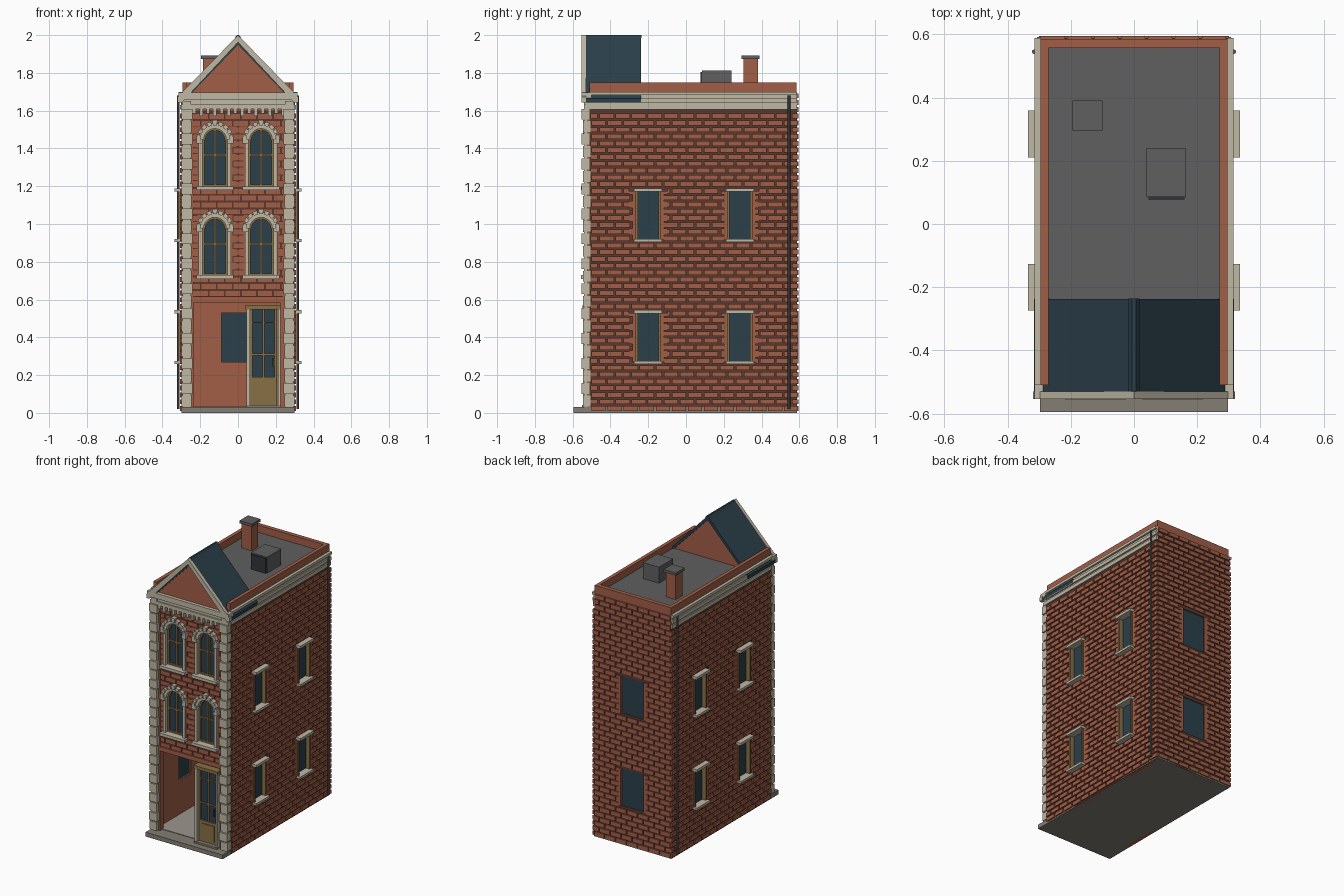
import bpy, bmesh, math

if "Cube" in bpy.data.objects:
    bpy.data.objects.remove(bpy.data.objects["Cube"])


def colour(name, r, g, b):
    m = bpy.data.materials.new(name)
    m.diffuse_color = (r, g, b, 1)
    m.use_nodes = True
    m.node_tree.nodes["Principled BSDF"].inputs["Base Color"].default_value = m.diffuse_color
    return m


BRICK = colour("brick red", 0.36, 0.113, 0.064)
MORTAR = colour("dark mortar", 0.10, 0.04, 0.028)
STONE = colour("pale stone", 0.52, 0.48, 0.375)
GLASS = colour("blue slate", 0.024, 0.050, 0.068)
ROOF = colour("roof grey", 0.115, 0.115, 0.115)
PAVING = colour("paving grey", 0.23, 0.21, 0.175)
FLOOR = colour("floor grey", 0.33, 0.31, 0.27)
WOOD = colour("tan wood", 0.25, 0.16, 0.06)
IRON = colour("dark iron", 0.03, 0.035, 0.042)


def finish(name, mat, bm):
    bmesh.ops.recalc_face_normals(bm, faces=bm.faces)
    me = bpy.data.meshes.new(name)
    bm.to_mesh(me)
    bm.free()
    me.materials.append(mat)
    ob = bpy.data.objects.new(name, me)
    bpy.context.collection.objects.link(ob)
    return ob


def boxes(name, mat, items):
    """One object made of boxes (x0, x1, y0, y1, z0, z1)."""
    bm = bmesh.new()
    for x0, x1, y0, y1, z0, z1 in items:
        v = [bm.verts.new((x, y, z)) for x in sorted((x0, x1))
             for y in sorted((y0, y1)) for z in (z0, z1)]
        for f in ((0, 1, 3, 2), (4, 6, 7, 5), (0, 4, 5, 1),
                  (2, 3, 7, 6), (0, 2, 6, 4), (1, 5, 7, 3)):
            bm.faces.new([v[i] for i in f])
    return finish(name, mat, bm)


def prisms(name, mat, outlines, y0, y1):
    """Extrude outlines in the xz plane from y0 to y1."""
    bm = bmesh.new()
    for pts in outlines:
        a = [bm.verts.new((x, y0, z)) for x, z in pts]
        b = [bm.verts.new((x, y1, z)) for x, z in pts]
        bm.faces.new(a)
        bm.faces.new(b[::-1])
        for i in range(len(pts)):
            j = (i + 1) % len(pts)
            bm.faces.new((a[i], b[i], b[j], a[j]))
    return finish(name, mat, bm)


# Each wall maps (along, height, outward depth) to world boxes
def side_map(s):
    return lambda u0, u1, z0, z1, d0, d1: (s * (0.295 + d0), s * (0.295 + d1), u0, u1, z0, z1)


def back_map(u0, u1, z0, z1, d0, d1):
    return (u0, u1, 0.585 + d0, 0.585 + d1, z0, z1)


def front_map(u0, u1, z0, z1, d0, d1):
    return (u0, u1, -0.51 - d0, -0.51 - d1, z0, z1)


def panel(fmap, area, holes, d0, d1):
    """Wall sheet with rectangular openings."""
    us = sorted({area[0], area[1], *[h[i] for h in holes for i in (0, 1)]})
    zs = sorted({area[2], area[3], *[h[i] for h in holes for i in (2, 3)]})
    out = []
    for a, b in zip(us, us[1:]):
        for c, d in zip(zs, zs[1:]):
            u, z = (a + b) / 2, (c + d) / 2
            if not any(h[0] < u < h[1] and h[2] < z < h[3] for h in holes):
                out.append(fmap(a, b, c, d, d0, d1))
    return out


def courses(fmap, area, holes, tooth=0.03, depth=0.010):
    """Raised staggered bricks, with toothed blocks beside the openings."""
    pitch, length, gap, out = 0.036, 0.085, 0.010, []
    for row in range(int((area[3] - area[2]) / pitch)):
        z = area[2] + row * pitch
        spans = [(area[0], area[1])]
        for h in holes:
            if z + pitch <= h[2] + 0.004 or z >= h[3] - 0.004:
                continue
            t = tooth * (0.6 if row % 2 else 1.2)
            lo, hi = max(z, h[2]), min(z + pitch, h[3])
            out.append(fmap(h[0] - t, h[0], lo, hi, 0, depth))
            out.append(fmap(h[1], h[1] + t, lo, hi, 0, depth))
            spans = [p for a, b in spans for p in ((a, min(b, h[0] - t)), (max(a, h[1] + t), b))
                     if p[1] > p[0]]
        for a, b in spans:
            k = math.floor((a - area[0]) / length) - 1
            while area[0] + k * length < b:
                u = area[0] + (k + 0.5 * (row % 2)) * length
                lo, hi = max(a, u + gap / 2), min(b, u + length - gap / 2)
                if hi - lo > 0.006:
                    out.append(fmap(lo, hi, z + 0.005, z + pitch - 0.005, 0, depth))
                k += 1
    return out


STOREYS = ((0.27, 0.53), (0.915, 1.175))

# Base slab, inner floor, flat roof and back wall
boxes("base_slab", PAVING, [(-0.298, 0.298, -0.595, 0.588, 0, 0.03)])
boxes("inner_floor", FLOOR, [(-0.27, 0.27, -0.50, 0.556, 0.028, 0.034)])
boxes("flat_roof", ROOF, [(-0.272, 0.272, -0.50, 0.558, 1.67, 1.70)])
holes = [(-0.088, 0.088, a, b) for a, b in STOREYS]
boxes("back_wall", BRICK, panel(back_map, (-0.295, 0.295, 0.0, 1.75), holes, -0.029, 0))
boxes("back_mortar", MORTAR, panel(back_map, (-0.295, 0.295, 0.0, 1.69), holes, 0, 0.003))
boxes("back_bricks", BRICK, courses(back_map, (-0.30, 0.30, 0.005, 1.70), holes))
boxes("back_glass", GLASS, [back_map(*h, -0.012, -0.004) for h in holes])

# Side walls with windows, cornice and downpipe
for s, side in ((-1, "left"), (1, "right")):
    m = side_map(s)
    holes = [(u - 0.065, u + 0.065, a, b) for u in (-0.2, 0.285) for a, b in STOREYS]
    boxes(side + "_wall", BRICK, panel(m, (-0.51, 0.585, 0.0, 1.75), holes, -0.025, 0))
    boxes(side + "_mortar", MORTAR, panel(m, (-0.51, 0.585, 0.0, 1.61), holes, 0, 0.003))
    boxes(side + "_bricks", BRICK, courses(m, (-0.505, 0.592, 0.005, 1.612), holes, depth=0.012))
    boxes(side + "_glass", GLASS, [m(*h, -0.018, -0.01) for h in holes])
    trim, frame = [], []
    for u0, u1, z0, z1 in holes:
        trim += [m(u0 - 0.009, u1 + 0.009, z0 - 0.01, z0 + 0.006, -0.02, 0.04),
                 m(u0 - 0.009, u1 + 0.009, z1 - 0.004, z1 + 0.014, -0.02, 0.04)]
        frame += [m(u0 - 0.002, u0 + 0.01, z0, z1, -0.02, 0.02),
                  m(u1 - 0.01, u1 + 0.002, z0, z1, -0.02, 0.02)]
    boxes(side + "_sills_and_lintels", STONE, trim)
    boxes(side + "_window_frames", WOOD, frame)
    boxes(side + "_cornice", STONE, [m(-0.51, 0.588, 1.605, 1.630, 0, 0.013),
                                     m(-0.51, 0.588, 1.630, 1.642, 0, 0.006),
                                     m(-0.51, 0.588, 1.642, 1.665, 0, 0.015),
                                     m(-0.51, 0.588, 1.665, 1.682, 0, 0.007),
                                     m(-0.51, 0.588, 1.682, 1.70, 0, 0.02)])
    bm = bmesh.new()
    bmesh.ops.create_cone(bm, segments=10, cap_ends=True, radius1=0.007, radius2=0.007, depth=1.66)
    bmesh.ops.translate(bm, verts=bm.verts, vec=(s * 0.316, 0.545, 0.85))
    finish(side + "_downpipe", ROOF, bm)
    # Corner pier of alternating quoin blocks
    boxes(side + "_pier", BRICK, [(s * 0.235, s * 0.295, -0.525, -0.485, 0.03, 1.65)])
    boxes(side + "_pier_core", STONE, [(s * 0.25, s * 0.293, -0.54, -0.515, 0.03, 1.65)])
    quoins = []
    for i in range(24):
        z, long = 0.035 + i * 0.066, i % 2
        quoins.append((s * (0.24 if long else 0.247), s * 0.300,
                       -0.552 if long else -0.546, -0.512 if long else -0.506, z, z + 0.057))
    boxes(side + "_quoins", STONE, quoins)

# Front wall over the open ground floor, with arched openings
R, SPRING = 0.072, 0.25
wins = [(x, z) for x in (-0.122, 0.122) for z in (0.725, 1.195)]
holes = [(x - R, x + R, z, z + SPRING + R) for x, z in wins]
boxes("front_wall", BRICK, panel(front_map, (-0.295, 0.295, 0.585, 1.66), holes, -0.03, 0))
boxes("front_mortar", MORTAR, panel(front_map, (-0.24, 0.24, 0.615, 1.60), holes, 0, 0.003))
boxes("front_bricks", BRICK, courses(front_map, (-0.24, 0.24, 0.615, 1.60), holes, 0.036))
boxes("front_lintel", BRICK, [(-0.24, 0.24, -0.522, -0.48, 0.585, 0.615)])


def arc(x, z, r, a0=0.0, a1=math.pi, n=14):
    return [(x + r * math.cos(a0 + (a1 - a0) * i / n), z + r * math.sin(a0 + (a1 - a0) * i / n))
            for i in range(n + 1)]


spandrels, panes, hoods, voussoirs, heads, stone, bars = [], [], [], [], [], [], []
for x, z in wins:
    top = z + SPRING
    for a, e in ((0, R), (math.pi, -R)):
        spandrels.append(arc(x, top, R, a, math.pi / 2, 7) + [(x + e, top + R)])
    panes.append([(x - R, z), (x + R, z)] + arc(x, top, R))
    hoods.append(arc(x, top, R + 0.016) + arc(x, top, R - 0.012)[::-1])
    heads.append(arc(x, top, R - 0.010) + arc(x, top, R - 0.021)[::-1])
    for i in range(9):
        a = math.pi * (i + 0.12) / 9
        b = math.pi * (i + 0.88) / 9
        voussoirs.append(arc(x, top, R + (0.027 if i != 4 else 0.034), a, b, 1)
                         + arc(x, top, R + 0.006, b, a, 1))
    stone.append((x - 0.097, x + 0.097, -0.555, -0.49, z - 0.016, z + 0.004))
    for e in (-1, 1):
        stone += [(x + e * 0.067, x + e * 0.086, -0.532, -0.495, z, top),
                  (x + e * 0.066, x + e * 0.098, -0.545, -0.505, top - 0.018, top + 0.004)]
        bars.append((x + e * 0.056, x + e * 0.068, -0.507, -0.488, z, top))
    bars += [(x - 0.006, x + 0.006, -0.507, -0.488, z, top + R - 0.012),
             (x - R, x + R, -0.505, -0.488, z + 0.165, z + 0.175),
             (x - R, x + R, -0.507, -0.488, z, z + 0.014)]
prisms("arch_spandrels", BRICK, spandrels, -0.515, -0.48)
prisms("arched_panes", GLASS, panes, -0.494, -0.486)
prisms("arch_hoods", STONE, hoods, -0.532, -0.50)
prisms("arch_voussoirs", STONE, voussoirs, -0.545, -0.50)
prisms("window_heads", WOOD, heads, -0.507, -0.488)
boxes("front_sills_and_jambs", STONE, stone)
boxes("front_window_bars", WOOD, bars)

# Front cornice with dentils
boxes("front_cornice", STONE, [(-0.303, 0.303, -0.54, -0.50, 1.608, 1.632),
                               (-0.30, 0.30, -0.532, -0.50, 1.63, 1.66),
                               (-0.315, 0.315, -0.553, -0.50, 1.658, 1.695)])
boxes("dentils", STONE, [(-0.24 + i * 0.0362, -0.222 + i * 0.0362, -0.54, -0.505,
                          1.572 if i % 2 else 1.584, 1.61) for i in range(14)])

# Door and its frame
boxes("door_jambs", STONE, [(0.045, 0.064, -0.545, -0.49, 0.03, 0.55),
                            (0.211, 0.224, -0.545, -0.49, 0.03, 0.55)])
boxes("door_wall_strip", BRICK, [(0.222, 0.25, -0.52, -0.49, 0.03, 0.59)])
boxes("door_frame", WOOD, [(0.203, 0.213, -0.535, -0.49, 0.03, 0.56),
                           (0.04, 0.226, -0.548, -0.49, 0.548, 0.57),
                           (0.064, 0.205, -0.522, -0.495, 0.04, 0.19),
                           (0.064, 0.076, -0.522, -0.495, 0.19, 0.55),
                           (0.193, 0.205, -0.522, -0.495, 0.19, 0.55),
                           (0.130, 0.139, -0.520, -0.495, 0.19, 0.55),
                           (0.064, 0.205, -0.520, -0.495, 0.305, 0.314),
                           (0.064, 0.205, -0.520, -0.495, 0.475, 0.482),
                           (0.085, 0.184, -0.527, -0.515, 0.06, 0.17)])
boxes("door_glass", GLASS, [(0.07, 0.20, -0.511, -0.503, 0.185, 0.55)])
boxes("door_step", PAVING, [(0.045, 0.224, -0.55, -0.49, 0.03, 0.042)])
boxes("door_handle", IRON, [(0.183, 0.192, -0.535, -0.51, 0.245, 0.29)])

# Gable: faces, slate slopes and raking stone trim
prisms("gable_faces", BRICK, [[(-0.28, 1.68), (0.28, 1.68), (0, 1.975)]], -0.53, -0.245)
slate, rake, edge = [], [], []
for s in (-1, 1):
    slate.append([(0, 1.998), (s * 0.316, 1.665), (s * 0.316, 1.642), (0, 1.97)])
    rake.append([(0, 2.0), (s * 0.32, 1.672), (s * 0.32, 1.643), (s * 0.298, 1.643), (0, 1.962)])
    edge.append([(0, 1.965), (s * 0.275, 1.68), (s * 0.258, 1.68), (0, 1.948)])
prisms("slate_slopes", GLASS, slate, -0.532, -0.237)
prisms("raking_trim", STONE, rake, -0.553, -0.53)
prisms("gable_inner_edge", GLASS, edge, -0.537, -0.528)
prisms("ridge_cap", GLASS, [[(-0.018, 1.984), (-0.006, 2.0), (0.006, 2.0), (0.018, 1.984)]],
       -0.53, -0.235)

# Chimney and roof hatch
boxes("chimney", BRICK, [(-0.185, -0.11, 0.305, 0.38, 1.69, 1.875)])
boxes("chimney_cap", ROOF, [(-0.195, -0.10, 0.295, 0.39, 1.873, 1.892)])
boxes("roof_hatch", ROOF, [(0.04, 0.165, 0.085, 0.24, 1.69, 1.812)])
boxes("hatch_front", IRON, [(0.046, 0.159, 0.078, 0.086, 1.70, 1.804)])
